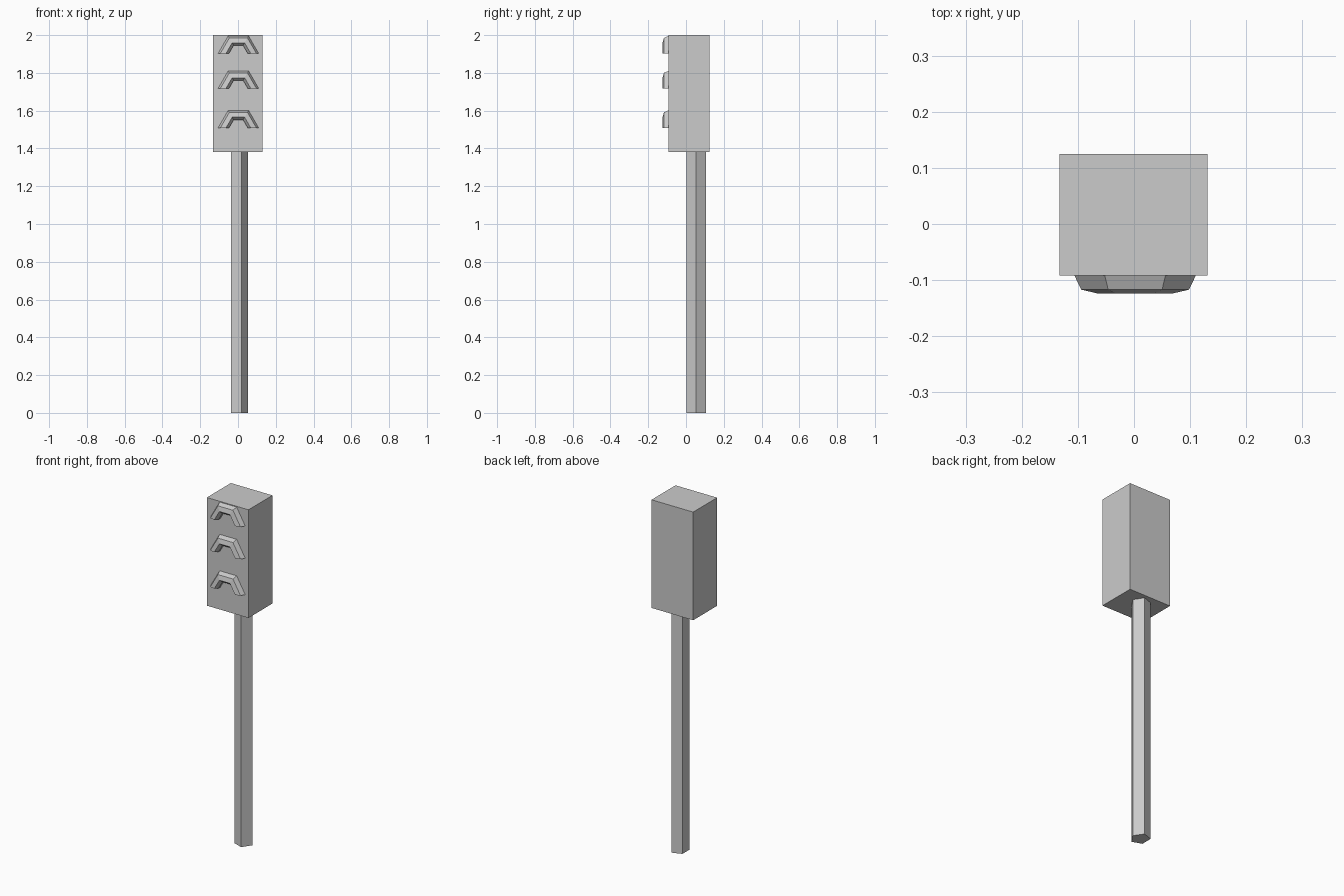
import bpy
from math import cos, sin, pi, tau

if "Cube" in bpy.data.objects:
    bpy.data.objects.remove(bpy.data.objects["Cube"])


def make(name, verts, faces):
    mesh = bpy.data.meshes.new(name)
    mesh.from_pydata(verts, [], faces)
    mesh.update()
    obj = bpy.data.objects.new(name, mesh)
    bpy.context.collection.objects.link(obj)
    return obj


# Signal housing
bpy.ops.mesh.primitive_cube_add(size=1, location=(-0.001, 0.0165, 1.69))
housing = bpy.context.object
housing.name = "signal_housing"
housing.scale = (0.264, 0.217, 0.62)

# Five-sided pole
bpy.ops.mesh.primitive_cylinder_add(vertices=5, radius=1, depth=1.383)
pole = bpy.context.object
pole.name = "pole"
angles = [tau * i / 5 for i in range(5)]
for v in pole.data.vertices:
    # primitive starts at +y: turn so one corner points to +x
    v.co.x, v.co.y = v.co.y, -v.co.x
pole.scale = (0.0498, 0.0545, 1)
pole.location = (0.003, 0.054, 1.383 / 2)

# Lamp visors: bevelled section (radius, y) swept over a half hexagon
SECTION = [(0.109, -0.09), (0.096, -0.117), (0.066, -0.124),
           (0.050, -0.108), (0.050, -0.09)]


def visor(name, base_z):
    n = len(SECTION)
    verts = [(0.002 + r * cos(pi * i / 3), y, base_z + r * sin(pi * i / 3))
             for i in range(4) for r, y in SECTION]
    faces = [(i * n + j, i * n + n + j,
              i * n + n + (j + 1) % n, i * n + (j + 1) % n)
             for i in range(3) for j in range(n)]
    faces += [tuple(range(n)), tuple(reversed(range(3 * n, 4 * n)))]
    return make(name, verts, faces)


for label, z in (("red", 1.902), ("amber", 1.717), ("green", 1.508)):
    visor(label + "_lamp_visor", z)
